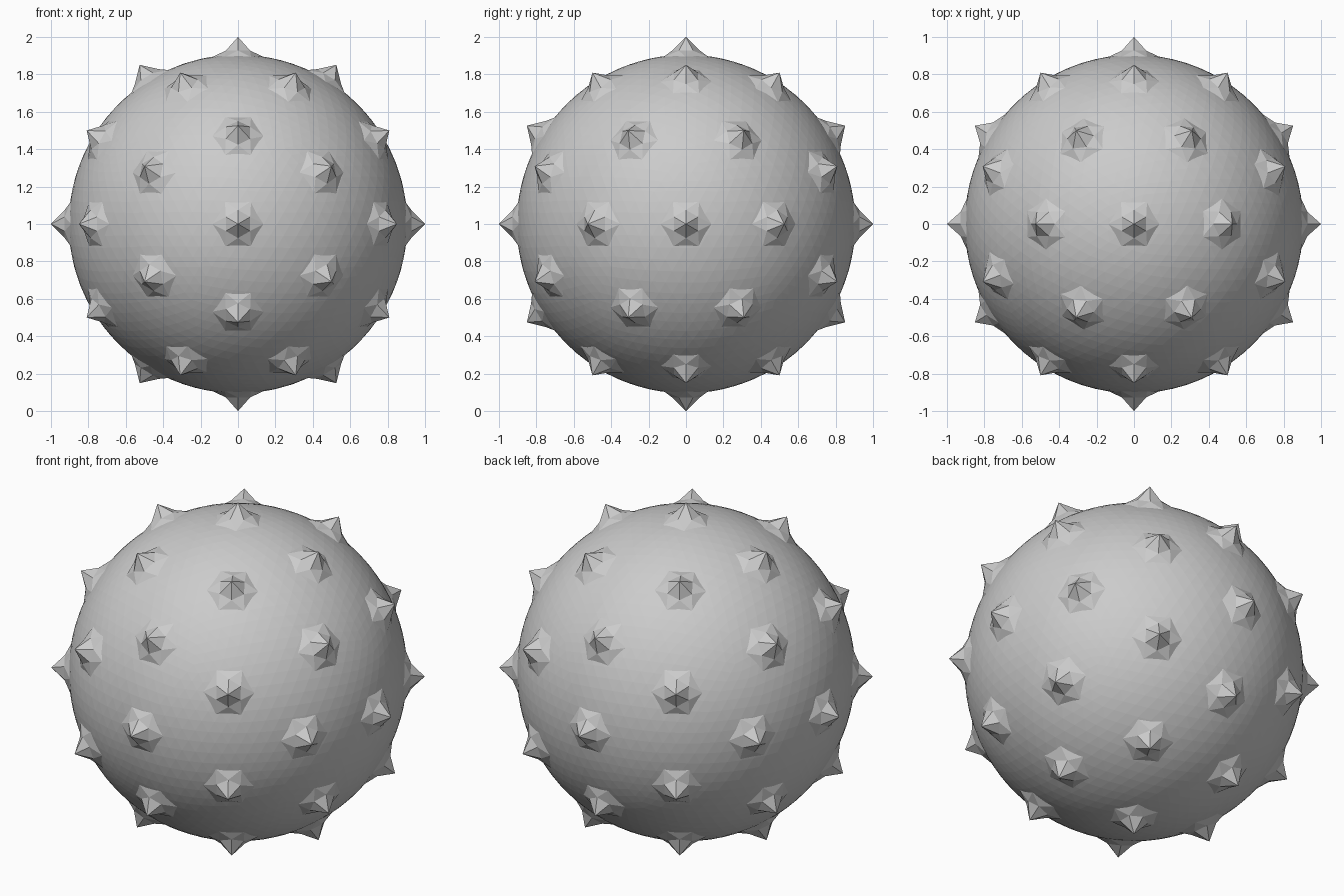
import bpy, bmesh
from math import sin, cos, pi
from itertools import combinations
from mathutils import Vector

if "Cube" in bpy.data.objects:
    bpy.data.objects.remove(bpy.data.objects["Cube"])

CENTRE = Vector((0, 0, 1))
BODY_R = 0.905


def make_object(name, bm):
    bmesh.ops.recalc_face_normals(bm, faces=bm.faces)
    mesh = bpy.data.meshes.new(name)
    bm.to_mesh(mesh)
    bm.free()
    obj = bpy.data.objects.new(name, mesh)
    bpy.context.collection.objects.link(obj)
    obj.location = CENTRE
    return obj


# spike directions: icosahedron corners plus the middles of its edges
phi = (1 + 5 ** 0.5) / 2
corners = []
for a in (-1, 1):
    for b in (-phi, phi):
        corners += [Vector((a, 0, b)), Vector((b, a, 0)), Vector((0, b, a))]
directions = [c.normalized() for c in corners]
directions += [(p + q).normalized() for p, q in combinations(corners, 2)
               if (p - q).length < 2.01]

# faceted ball
bm = bmesh.new()
bmesh.ops.create_icosphere(bm, subdivisions=5, radius=BODY_R)
make_object("ball_body", bm)


# six-sided spikes, each with a low flared collar
def add_spike(bm, direction):
    turn = direction.to_track_quat('Z', 'Y')

    def ring(radius, height, offset):
        return [bm.verts.new(turn @ Vector((radius * cos(offset + i * pi / 3),
                                            radius * sin(offset + i * pi / 3),
                                            height))) for i in range(6)]

    tip = bm.verts.new(direction)
    neck = ring(0.075, 0.927, pi / 6)
    base = ring(0.14, 0.892, 0)
    for i in range(6):
        j = (i + 1) % 6
        bm.faces.new((tip, neck[i], neck[j]))
        bm.faces.new((neck[i], base[i], base[j]))
        bm.faces.new((neck[i], base[j], neck[j]))
    bm.faces.new(base[::-1])


bm = bmesh.new()
for d in directions:
    add_spike(bm, d)
make_object("spikes", bm)
